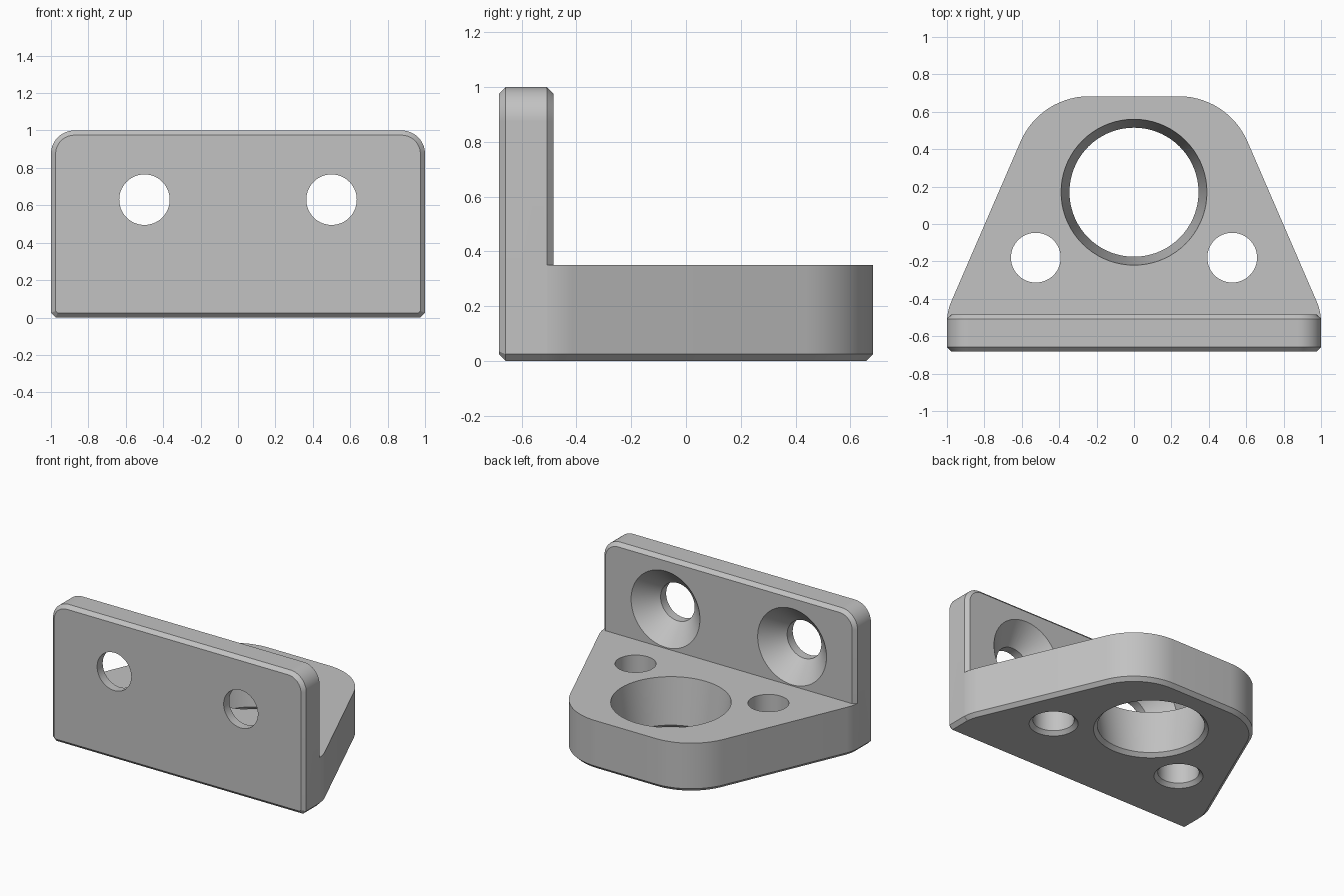
import bpy, bmesh
from math import cos, sin, pi, tan
from mathutils import Matrix, Vector

cube = bpy.data.objects.get("Cube")
if cube:
    bpy.data.objects.remove(cube, do_unlink=True)

grey = bpy.data.materials.new("plain grey")
grey.use_nodes = True
colour = (0.54, 0.54, 0.54, 1)
grey.diffuse_color = colour
grey.node_tree.nodes["Principled BSDF"].inputs["Base Color"].default_value = colour

UPRIGHT = Matrix.Rotation(pi / 2, 4, "X")   # profile height -> z, level -> -y
FLAT = Matrix.Identity(4)
CHAMFER = 0.025
HALF_DEPTH = 0.683
PLATE_BACK = 0.483
BASE_TOP = 0.35


def rounded(corners, steps=14):
    """Counter-clockwise outline from (x, y, radius) corners."""
    points = []
    for i, (x, y, r) in enumerate(corners):
        p = Vector((x, y))
        if r == 0:
            points.append(p)
            continue
        a = (Vector(corners[i - 1][:2]) - p).normalized()
        b = (Vector(corners[(i + 1) % len(corners)][:2]) - p).normalized()
        half = a.angle(b) / 2
        centre = p + (a + b).normalized() * r / sin(half)
        start = p + a * r / tan(half) - centre
        turn = pi - 2 * half
        for k in range(steps + 1):
            t = turn * k / steps
            points.append(centre + Matrix.Rotation(t, 2) @ start)
    return points


def inset(points, d):
    """Move every edge of a counter-clockwise outline inward by d."""
    result = []
    for i, p in enumerate(points):
        e1 = (p - points[i - 1]).normalized()
        e2 = (points[(i + 1) % len(points)] - p).normalized()
        n1, n2 = Vector((-e1.y, e1.x)), Vector((-e2.y, e2.x))
        result.append(p + (n1 + n2) * d / (1 + n1.dot(n2)))
    return result


def circle(x, y, r, n=72):
    return [Vector((x + r * cos(2 * pi * k / n), y + r * sin(2 * pi * k / n)))
            for k in range(n)]


def loft(name, sections, matrix):
    """Closed solid through (outline, level) sections, lowest level first."""
    bm = bmesh.new()
    rings = [[bm.verts.new(matrix @ Vector((p.x, p.y, level))) for p in outline]
             for outline, level in sections]
    n = len(rings[0])
    for low, high in zip(rings, rings[1:]):
        for k in range(n):
            j = (k + 1) % n
            bm.faces.new((low[k], low[j], high[j], high[k]))
    bm.faces.new(rings[0][::-1])
    bm.faces.new(rings[-1])
    bmesh.ops.recalc_face_normals(bm, faces=bm.faces)
    mesh = bpy.data.meshes.new(name)
    bm.to_mesh(mesh)
    bm.free()
    mesh.materials.append(grey)
    obj = bpy.data.objects.new(name, mesh)
    bpy.context.collection.objects.link(obj)
    return obj


def combine(target, tool, operation):
    mod = target.modifiers.new(operation.lower(), "BOOLEAN")
    mod.operation, mod.solver, mod.object = operation, "EXACT", tool
    bpy.context.view_layer.objects.active = target
    bpy.ops.object.modifier_apply(modifier=mod.name)
    bpy.data.objects.remove(tool, do_unlink=True)


def drill(target, x, y, stages, matrix):
    """Cut a round hole described by (radius, level) stages."""
    tool = loft("hole_cutter", [(circle(x, y, r), z) for r, z in stages], matrix)
    tool.hide_render = True
    combine(target, tool, "DIFFERENCE")


# Upright plate with rounded top corners and chamfered rims
plate_outline = rounded([(-1 + CHAMFER, 0, 0), (1 - CHAMFER, 0, 0), (1, CHAMFER, 0),
                         (1, 1, 0.125), (-1, 1, 0.125), (-1, CHAMFER, 0)])
plate_rim = inset(plate_outline, CHAMFER)
bracket = loft("angle_bracket", [(plate_rim, PLATE_BACK),
                                 (plate_outline, PLATE_BACK + CHAMFER),
                                 (plate_outline, HALF_DEPTH - CHAMFER),
                                 (plate_rim, HALF_DEPTH)], UPRIGHT)

# Tapered base with rounded corners and a chamfered lower edge
base_outline = rounded([(-1, -0.6, 0), (1, -0.6, 0), (1, -0.468, 0.28),
                        (0.502, HALF_DEPTH, 0.4), (-0.502, HALF_DEPTH, 0.4),
                        (-1, -0.468, 0.28)])
base = loft("base", [(inset(base_outline, CHAMFER), 0), (base_outline, CHAMFER),
                     (base_outline, BASE_TOP)], FLAT)
combine(bracket, base, "UNION")

# Large tapered bore, chamfered underneath
drill(bracket, 0, 0.17, [(0.395, -CHAMFER), (0.345, CHAMFER), (0.39, BASE_TOP),
                         (0.396, BASE_TOP + 0.05)], FLAT)

for side in (-1, 1):
    # Base bolt holes, chamfered underneath
    drill(bracket, side * 0.525, -0.18, [(0.183, -CHAMFER), (0.133, CHAMFER),
                                         (0.133, BASE_TOP + 0.1)], FLAT)
    # Plate screw holes, countersunk from behind
    drill(bracket, side * 0.5, 0.63, [(0.273, PLATE_BACK - 0.001),
                                      (0.135, PLATE_BACK + 0.137),
                                      (0.135, HALF_DEPTH + 0.1)], UPRIGHT)

# Smooth curves, crisp chamfers
bpy.ops.object.select_all(action="DESELECT")
bracket.select_set(True)
bpy.context.view_layer.objects.active = bracket
bpy.ops.object.shade_smooth_by_angle(angle=pi / 7)
